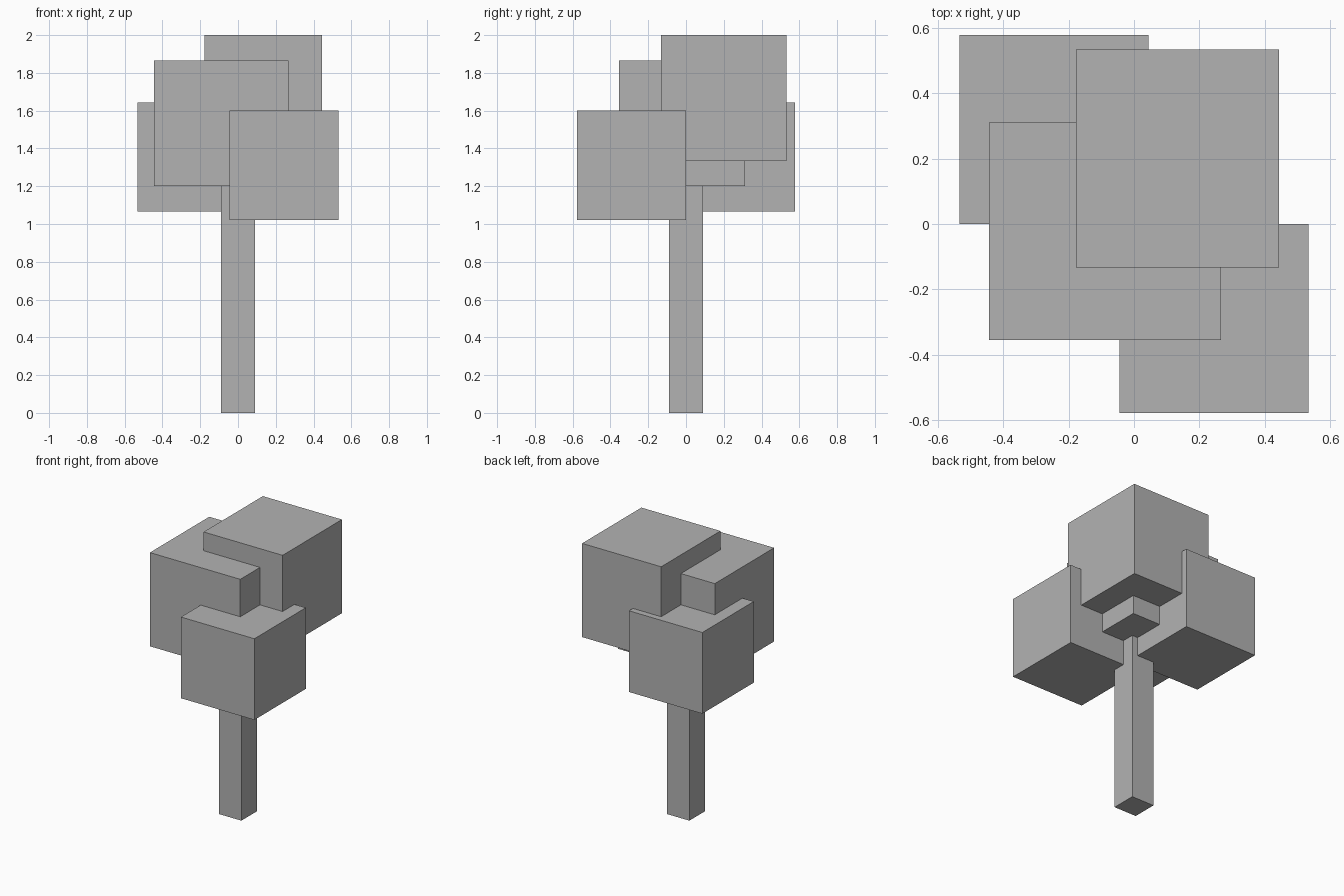
import bpy
import bmesh
from mathutils import Matrix, Vector

default_cube = bpy.data.objects.get("Cube")
if default_cube:
    bpy.data.objects.remove(default_cube, do_unlink=True)

# Every block sits on a whole-number grid; the tree is 45 steps tall
STEP = 2.0 / 45

# Single flat material
grey = bpy.data.materials.new("plain grey")
grey.use_nodes = True
colour = (0.45, 0.45, 0.45, 1.0)
grey.diffuse_color = colour
grey.node_tree.nodes["Principled BSDF"].inputs["Base Color"].default_value = colour


def block(name, low, high):
    """Box between two opposite corners given in grid steps."""
    low, high = Vector(low) * STEP, Vector(high) * STEP
    bm = bmesh.new()
    bmesh.ops.create_cube(bm, size=1.0, matrix=Matrix.Diagonal((*(high - low), 1.0)))
    mesh = bpy.data.meshes.new(name)
    bm.to_mesh(mesh)
    bm.free()
    mesh.materials.append(grey)
    obj = bpy.data.objects.new(name, mesh)
    obj.location = (low + high) / 2
    bpy.context.collection.objects.link(obj)
    return obj


# Trunk, ending just inside the central foliage
block("trunk", (-2, -2, 0), (2, 2, 28))

# Overlapping foliage blocks
block("foliage_top", (-4, -3, 30), (10, 12, 45))
block("foliage_middle", (-10, -8, 27), (6, 7, 42))
block("foliage_front_left", (-1, -13, 23), (12, 0, 36))
block("foliage_back_right", (-12, 0, 24), (1, 13, 37))
